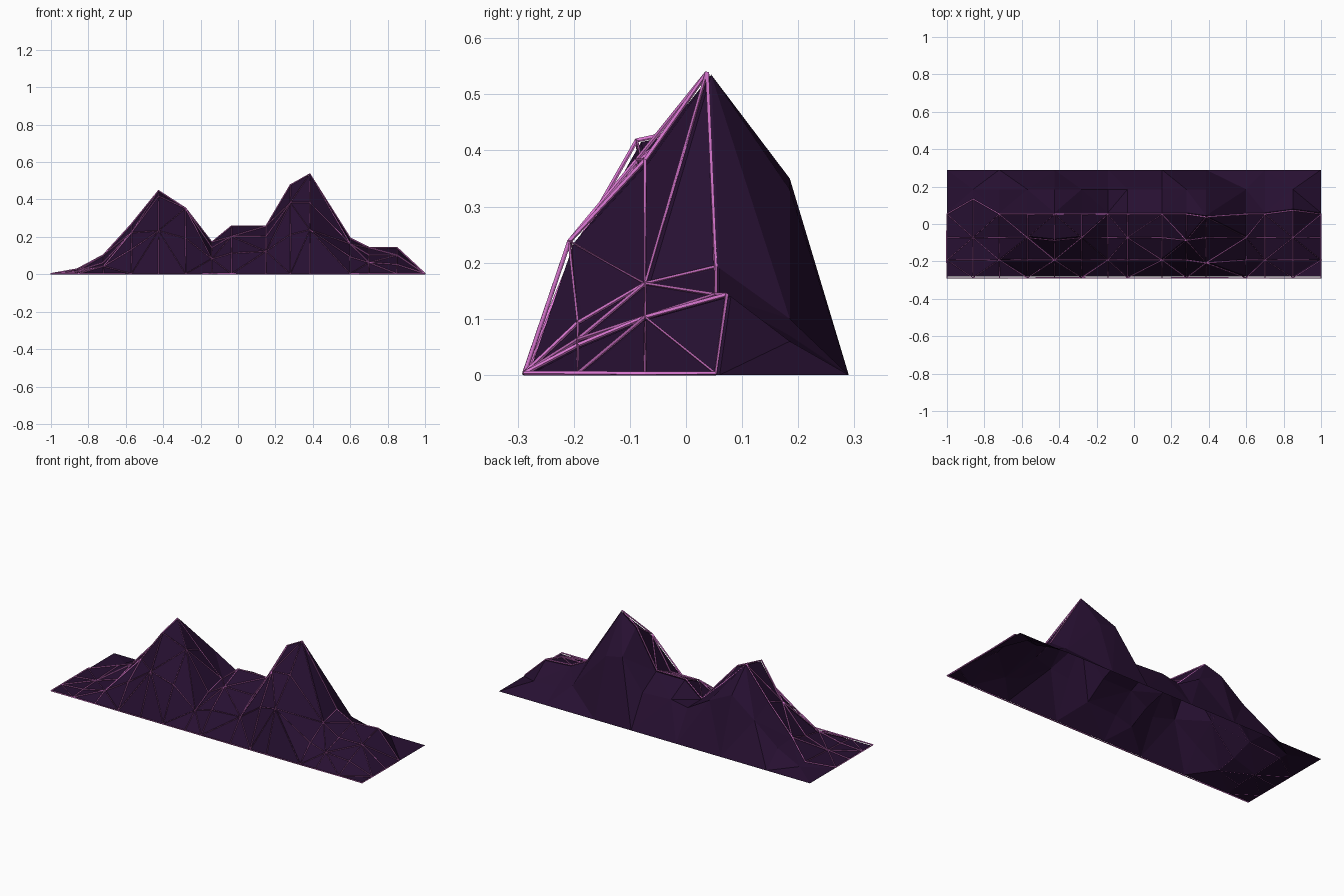
import bpy, bmesh

if "Cube" in bpy.data.objects:
    bpy.data.objects.remove(bpy.data.objects["Cube"])

def material(name, rgb):
    m = bpy.data.materials.new(name)
    m.diffuse_color = (*rgb, 1)
    m.use_nodes = True
    m.node_tree.nodes["Principled BSDF"].inputs["Base Color"].default_value = m.diffuse_color
    return m

purple = material("dark purple", (0.02, 0.005, 0.031))
pink = material("neon pink", (0.68, 0.18, 0.62))

# Column positions, then depth and heights of each cross row, front to back
XS = [-1, -.86, -.72, -.57, -.425, -.28, -.14, -.035, .15, .28, .385, .6, .7, .85, 1]
ROWS = [
    (-.28, [0] * 15),
    (-.185, [0, .01, .04, .13, .23, .19, .08, .11, .12, .21, .235, .09, .06, .05, 0]),
    (-.065, [0, .015, .06, .22, .415, .35, .14, .20, .20, .38, .38, .16, .10, .10, 0]),
    (.06, [0, .025, .10, .265, .445, .30, .17, .255, .255, .475, .535, .19, .14, .14, 0]),
    (.185, [0, .02, .09, .21, .32, .25, .17, .19, .18, .35, .33, .10, .07, .06, 0]),
    (.29, [0] * 15),
]
Y_FIX = {(1, 3): .14, (10, 1): -.2, (10, 3): .045, (4, 2): -.08, (9, 2): -.08, (13, 3): .08}

def terrain(name, row_count, mat, dy=0, dz=0):
    """Faceted height sheet with alternating diagonals."""
    bm = bmesh.new()
    grid = [[bm.verts.new((x, Y_FIX.get((i, j), y) + dy, zs[i] + dz))
             for i, x in enumerate(XS)] for j, (y, zs) in enumerate(ROWS[:row_count])]
    for j in range(row_count - 1):
        for i in range(len(XS) - 1):
            a, b = grid[j][i], grid[j][i + 1]
            d, c = grid[j + 1][i], grid[j + 1][i + 1]
            tris = ((a, b, c), (a, c, d)) if (i + j) % 2 else ((a, b, d), (b, c, d))
            for t in tris:
                bm.faces.new(t)
    me = bpy.data.meshes.new(name)
    bm.to_mesh(me)
    bm.free()
    me.materials.append(mat)
    ob = bpy.data.objects.new(name, me)
    bpy.context.collection.objects.link(ob)
    return ob

# Mountain range, open underneath
terrain("mountain_range", 6, purple)

# Glowing line net over the front slopes only
net = terrain("front_line_net", 4, pink, dy=-.008, dz=.003)
mod = net.modifiers.new("lines", 'WIREFRAME')
mod.thickness = .008
mod.use_even_offset = False
mod.use_boundary = True
mod.use_replace = True
